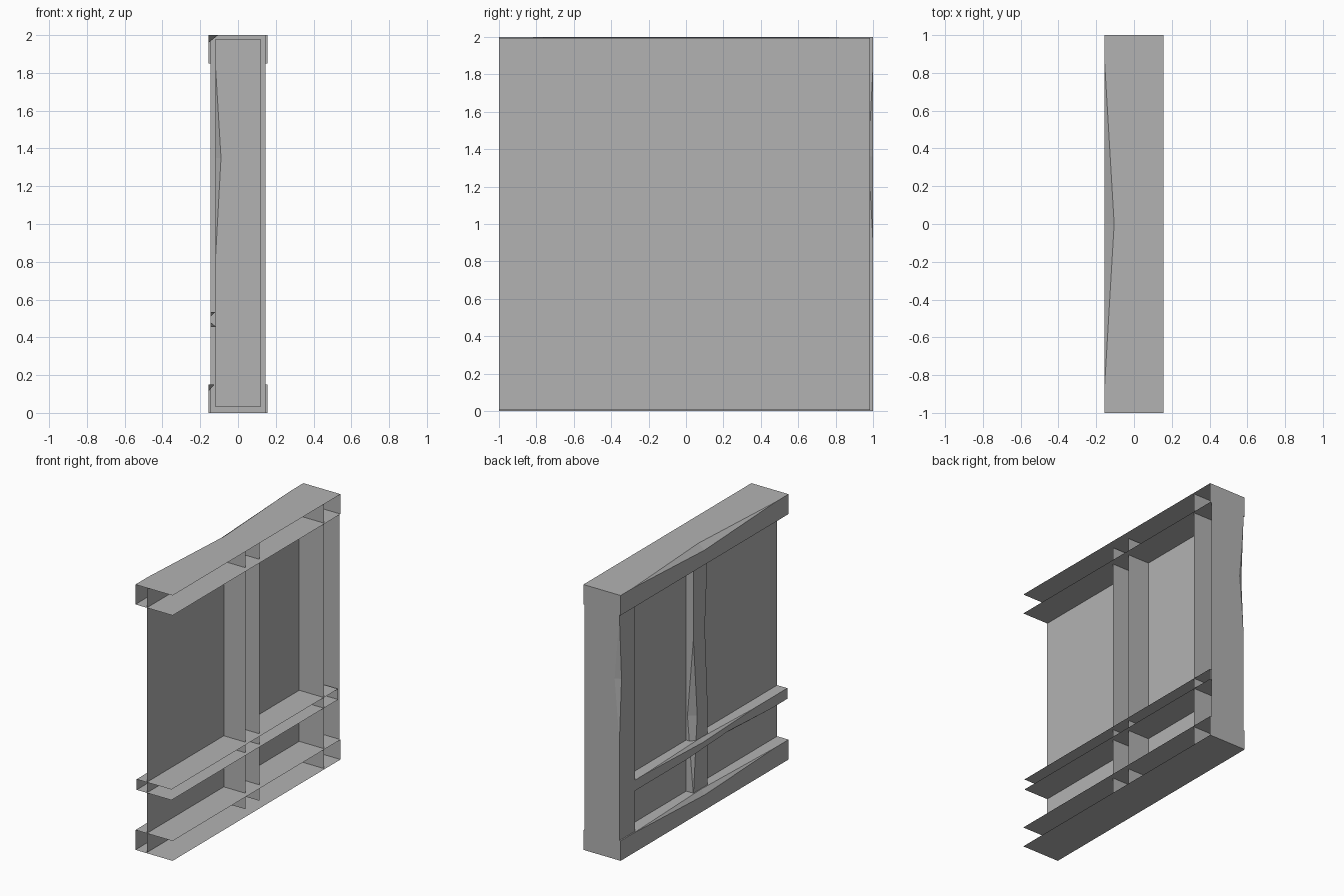
import bpy, bmesh

cube = bpy.data.objects.get("Cube")
if cube:
    bpy.data.objects.remove(cube, do_unlink=True)

GREY = (0.45, 0.45, 0.45, 1)
mat = bpy.data.materials.new("plain grey")
mat.use_nodes = True
mat.diffuse_color = GREY
mat.node_tree.nodes["Principled BSDF"].inputs["Base Color"].default_value = GREY


def finish(name, bm):
    bmesh.ops.remove_doubles(bm, verts=bm.verts, dist=1e-5)
    mesh = bpy.data.meshes.new(name)
    bm.to_mesh(mesh)
    bm.free()
    mesh.materials.append(mat)
    obj = bpy.data.objects.new(name, mesh)
    bpy.context.collection.objects.link(obj)
    return obj


def chip_amount(chip, t):
    """0 outside the chip, rising to 1 at its middle."""
    start, mid, end = chip[:3]
    if t <= start or t >= end:
        return 0
    return (t - start) / (mid - start) if t <= mid else (end - t) / (end - mid)


def timber(name, upright, depth, lo, hi, start, end, lo_chips=(), hi_chips=(), cap=False):
    """U-shaped timber shell, open at +x; each chip is (start, mid, end, inward, sideways)."""
    stations = {start, end}
    for chip in (*lo_chips, *hi_chips):
        stations.update(chip[:3])
    bm = bmesh.new()
    rings = []
    for t in sorted(stations):
        def cut(chips, i):
            return sum(chip_amount(c, t) * c[i] for c in chips)
        profile = [
            (depth, lo), (-depth + cut(lo_chips, 3), lo), (-depth, lo + cut(lo_chips, 4)),
            (-depth, hi - cut(hi_chips, 4)), (-depth + cut(hi_chips, 3), hi), (depth, hi),
        ]
        rings.append([bm.verts.new((x, s, t) if upright else (x, t, s)) for x, s in profile])
    for a, b in zip(rings, rings[1:]):
        for i in range(len(a) - 1):
            quad = (a[i], a[i + 1], b[i + 1], b[i])
            bm.faces.new(quad if upright else quad[::-1])
    if cap:
        bm.faces.new(rings[-1])
    return finish(name, bm)


# Top and bottom beams, chipped along their upper outer edge
timber("top_beam", False, 0.155, 1.85, 2, -1, 1,
       hi_chips=[(-0.85, 0, 0.85, 0.05, 0.04)], cap=True)
timber("bottom_beam", False, 0.155, 0, 0.15, -1, 1,
       hi_chips=[(-0.85, 0, 0.85, 0.03, 0.035)], cap=True)

# Middle rail
timber("middle_rail", False, 0.145, 0.455, 0.535, -1, 0.985,
       lo_chips=[(-0.8, -0.3, 0.2, 0.03, 0.025)],
       hi_chips=[(-0.6, 0, 0.7, 0.025, 0.025)], cap=True)

# End post and centre stud
timber("end_post", True, 0.145, 0.815, 1, 0, 2,
       hi_chips=[(0.9, 1.36, 1.84, 0.04, 0.025)])
timber("centre_stud", True, 0.12, -0.083, 0.083, 0.03, 1.98,
       lo_chips=[(0.8, 1.35, 1.85, 0.03, 0.03)],
       hi_chips=[(0.13, 0.72, 1.31, 0.05, 0.045)])

# Thin infill wall
bm = bmesh.new()
corners = [(-1, 0.005), (-1, 1.995), (0.985, 1.995), (0.985, 0.005)]
bm.faces.new([bm.verts.new((-0.06, y, z)) for y, z in corners])
finish("wall_panel", bm)
